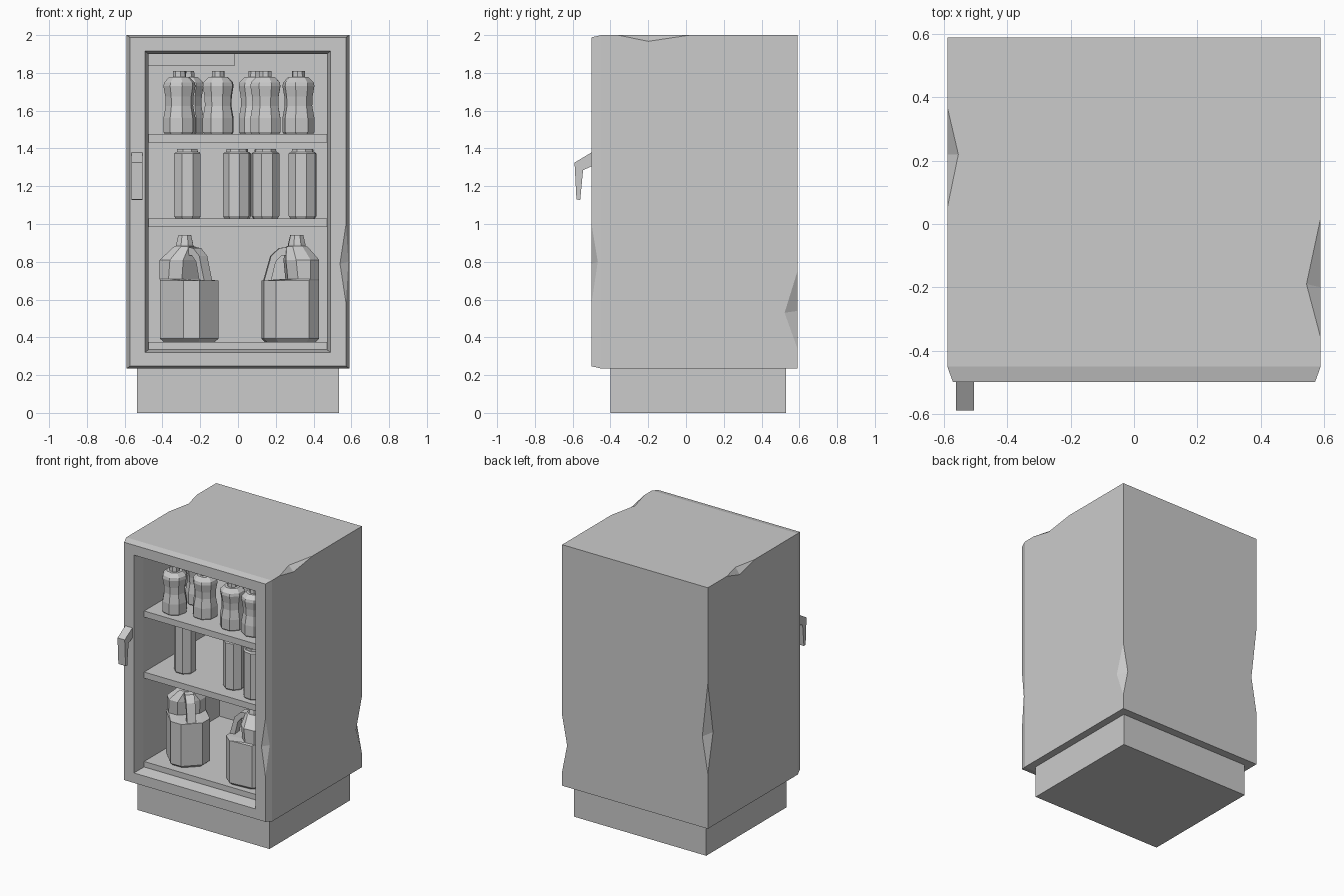
import bpy, bmesh, math
from mathutils import Vector, Matrix

if "Cube" in bpy.data.objects:
    bpy.data.objects.remove(bpy.data.objects["Cube"])


def finish(name, bm, loc=(0, 0, 0), rot=0):
    bmesh.ops.recalc_face_normals(bm, faces=bm.faces)
    bm.transform(Matrix.Translation(loc) @ Matrix.Rotation(math.radians(rot), 4, 'Z'))
    me = bpy.data.meshes.new(name)
    bm.to_mesh(me)
    bm.free()
    ob = bpy.data.objects.new(name, me)
    bpy.context.collection.objects.link(ob)
    return ob


def loft(name, rings, loc=(0, 0, 0), rot=0):
    """Skin a list of equal-length point rings and cap both ends."""
    bm = bmesh.new()
    vs = [[bm.verts.new(p) for p in r] for r in rings]
    n = len(vs[0])
    for a, b in zip(vs, vs[1:]):
        for i in range(n):
            j = (i + 1) % n
            bm.faces.new((a[i], a[j], b[j], b[i]))
    bm.faces.new(vs[0])
    bm.faces.new(vs[-1])
    return finish(name, bm, loc, rot)


def box(name, x0, x1, y0, y1, z0, z1):
    return loft(name, [[(x0, y0, z), (x1, y0, z), (x1, y1, z), (x0, y1, z)] for z in (z0, z1)])


def extrude(name, profile, w0, w1, loc=(0, 0, 0), rot=0):
    """Extrude an x-z profile along local y."""
    return loft(name, [[(x, y, z) for x, z in profile] for y in (w0, w1)], loc, rot)


def turned(name, profile, loc, rot=0, sides=8):
    """Faceted solid of revolution from (radius, height) pairs."""
    ang = [2 * math.pi * i / sides for i in range(sides)]
    return loft(name, [[(r * math.cos(a), r * math.sin(a), z) for a in ang]
                       for r, z in profile], loc, rot)


# Cabinet: rectangles lofted from the back, over the front rim and into the cavity
def rect(x0, x1, z0, z1, y):
    return [(x0, y, z0), (x1, y, z0), (x1, y, z1), (x0, y, z1)]


cabinet = loft("cabinet", [
    rect(-.59, .59, .235, 2.0, .59),
    rect(-.59, .59, .235, 2.0, -.45),
    rect(-.572, .572, .247, 1.988, -.5),
    rect(-.493, .49, .32, 1.915, -.5),
    rect(-.473, .47, .335, 1.9, -.42),
    rect(-.473, .47, .335, 1.9, .46)])

# Dents chipped out of the cabinet edges: two edge ends and two deepest face points
dents = [
    ((.59, -.36, 2), (.59, .02, 2), (.545, -.19, 2), (.59, -.2, 1.967)),
    ((-.59, .05, 2), (-.59, .37, 2), (-.555, .22, 2), (-.59, .22, 1.955)),
    ((.59, .59, .34), (.59, .59, .75), (.59, .522, .53), (.55, .59, .54)),
    ((-.59, .59, .635), (-.59, .59, 1.3), (-.59, .53, .92), (-.545, .59, .9)),
    ((.572, -.5, .58), (.572, -.5, 1.0), (.54, -.5, .79), (.584, -.467, .8)),
]
bm = bmesh.new()
for d in dents:
    a, b, c, e = map(Vector, d)
    m = (a + b) / 2
    m.z = m.z if abs(a.z - b.z) < .01 else c.z
    out = m + 2 * ((m - c) + (m - e))
    bmesh.ops.convex_hull(bm, input=[bm.verts.new(p) for p in (a, b, c, e, out)])
cutter = finish("dent_cutter", bm)
cutter.hide_render = True
mod = cabinet.modifiers.new("dents", 'BOOLEAN')
mod.operation, mod.solver, mod.object = 'DIFFERENCE', 'EXACT', cutter
bpy.context.view_layer.objects.active = cabinet
bpy.ops.object.modifier_apply(modifier=mod.name)
bpy.data.objects.remove(cutter)

# Plinth, cavity floor, shelves and ceiling box
box("plinth", -.535, .535, -.4, .53, 0, .24)
for name, z0, z1 in (("floor_panel", .335, .375), ("lower_shelf", .985, 1.03),
                     ("upper_shelf", 1.432, 1.477)):
    box(name, -.473, .47, -.41, .46, z0, z1)
box("ceiling_box", -.473, -.015, .4, .46, 1.84, 1.9)

# Door handle (local x turned to world y)
extrude("door_handle", [(-.49, 1.385), (-.59, 1.325), (-.58, 1.13), (-.56, 1.127),
                        (-.545, 1.285), (-.49, 1.31)], .505, .563, rot=90)

# Upper shelf bottles
bottle = [(.078, 0), (.086, .012), (.086, .085), (.074, .15), (.076, .2), (.086, .255),
          (.082, .275), (.055, .302), (.036, .302), (.034, .335)]
for i, (x, y, r) in enumerate([(-.31, -.29, 10), (-.265, -.08, 30), (-.105, -.23, 18),
                               (.09, 0, 5), (.145, -.27, 22), (.32, -.27, 35)]):
    turned(f"bottle_{i + 1}", bottle, (x, y, 1.475), r)

# Lower shelf cans
can = [(.068, 0), (.076, .012), (.076, .342), (.066, .352), (.06, .352), (.058, .366)]
for i, (x, y, r) in enumerate([(-.268, -.23, 22), (-.005, 0, 10), (.145, -.25, 30),
                               (.342, -.3, 15)]):
    turned(f"can_{i + 1}", can, (x, y, 1.03), r)


# Jugs: chamfered-rectangle sections with a cut-back shoulder and a loop handle
def section(x0, x1, h, c, z):
    return [(x0 + c, -h, z), (x1 - c, -h, z), (x1, -h + c, z), (x1, h - c, z),
            (x1 - c, h, z), (x0 + c, h, z), (x0, h - c, z), (x0, -h + c, z)]


for i, (x, y, r) in enumerate([(-.258, -.21, 135), (.277, -.25, 5)]):
    p = (x, y, .375)
    loft(f"jug_{i + 1}", [
        section(-.13, .13, .115, .055, 0),
        section(-.147, .147, .132, .06, .018),
        section(-.147, .147, .132, .06, .325),
        section(-.02, .147, .125, .05, .335),
        section(-.03, .147, .125, .05, .435),
        section(-.022, .09, .055, .03, .505),
        section(-.012, .08, .046, .025, .508)], p, r)
    turned(f"jug_cap_{i + 1}", [(.05, .505), (.048, .52), (.036, .568)], (
        x + .034 * math.cos(math.radians(r)), y + .034 * math.sin(math.radians(r)), .375), r + 22)
    extrude(f"jug_handle_{i + 1}", [(0, .505), (-.06, .497), (-.105, .455), (-.143, .32),
                                    (-.105, .32), (-.08, .425), (-.05, .457), (0, .46)],
            -.03, .03, p, r)
